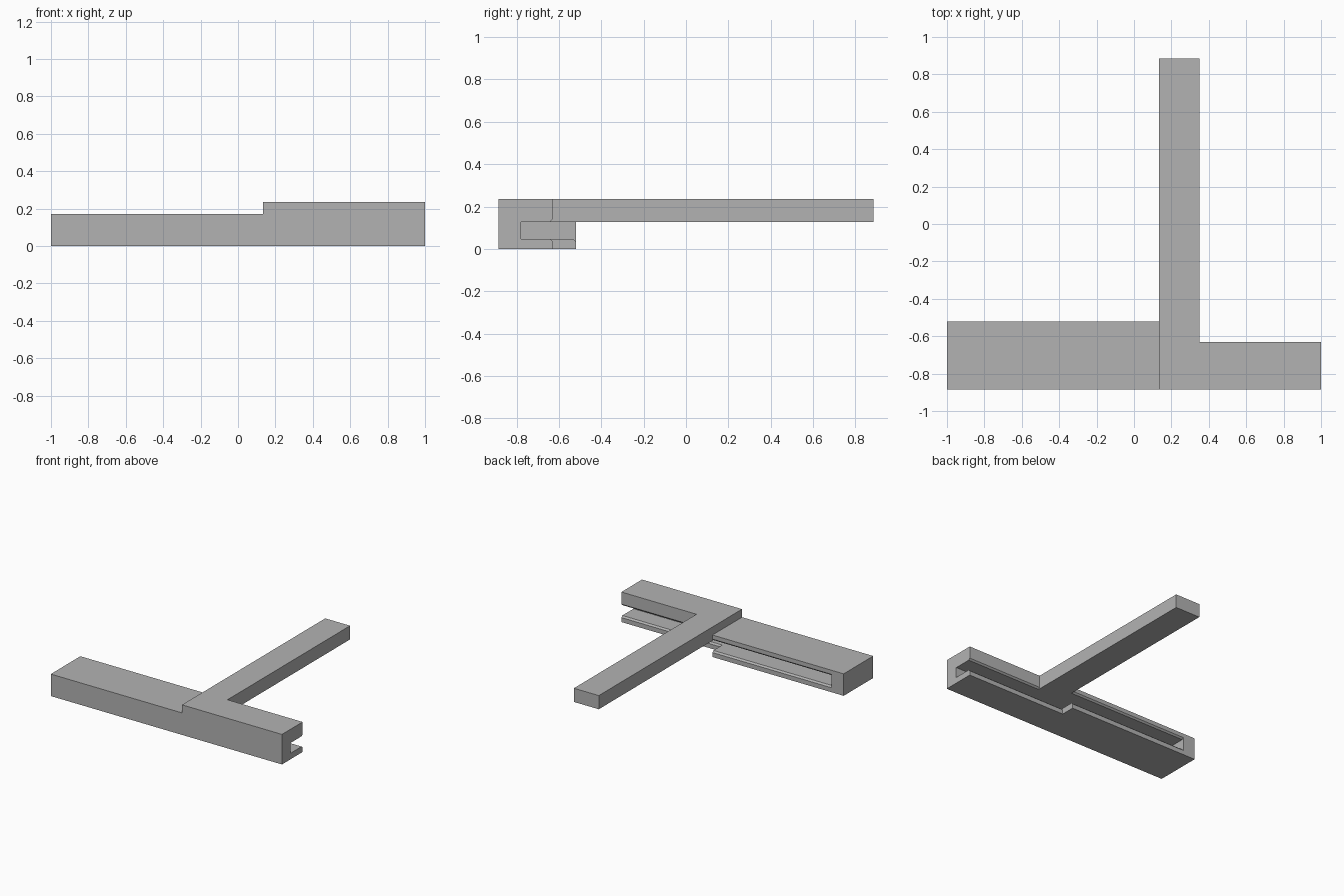
import bpy
import bmesh
from math import radians

cube = bpy.data.objects.get("Cube")
if cube:
    bpy.data.objects.remove(cube, do_unlink=True)

grey = bpy.data.materials.new("plain_grey")
grey.use_nodes = True
colour = (0.45, 0.45, 0.45, 1)
grey.diffuse_color = colour
grey.node_tree.nodes["Principled BSDF"].inputs["Base Color"].default_value = colour

# Main dimensions
FRONT, BACK = -0.885, 0.885
LEFT_BACK, RIGHT_BACK = -0.52, -0.63
LOW_TOP, HIGH_TOP = 0.172, 0.235
SLOT_Y, SLOT_LOW, SLOT_HIGH = -0.78, 0.047, 0.128
STEP_X, ARM_X, SLOT_X = 0.135, 0.35, -0.895
BEVEL, OUT = 0.012, 0.04


def prism(name, x0, x1, profile):
    """Extrude a (y, z) outline along x."""
    bm = bmesh.new()
    face = bm.faces.new([bm.verts.new((x0, y, z)) for y, z in profile])
    ext = bmesh.ops.extrude_face_region(bm, geom=[face])
    verts = [v for v in ext["geom"] if isinstance(v, bmesh.types.BMVert)]
    bmesh.ops.translate(bm, verts=verts, vec=(x1 - x0, 0, 0))
    bmesh.ops.recalc_face_normals(bm, faces=bm.faces)
    mesh = bpy.data.meshes.new(name)
    bm.to_mesh(mesh)
    bm.free()
    mesh.materials.append(grey)
    obj = bpy.data.objects.new(name, mesh)
    bpy.context.collection.objects.link(obj)
    return obj


def box(name, x0, x1, y0, y1, z0, z1):
    return prism(name, x0, x1, [(y0, z0), (y1, z0), (y1, z1), (y0, z1)])


def flare(name, x0, x1, mouth, z, up):
    """Wedge that chamfers one lip of the slot mouth."""
    return prism(name, x0, x1, [(mouth - BEVEL, z), (mouth + OUT, z),
                                (mouth + OUT, z + up * (BEVEL + OUT))])


# Solid blocks: low rail, raised rail and long arm
body = box("slotted_rail_with_arm", -1, STEP_X, FRONT, LEFT_BACK, 0, LOW_TOP)
solids = [
    box("raised_rail", STEP_X, 1, FRONT, RIGHT_BACK, 0, HIGH_TOP),
    box("arm", STEP_X, ARM_X, FRONT, BACK, SLOT_HIGH, HIGH_TOP),
]

# Slot along the back, open at one end, with chamfered lips
cutters = [
    box("slot", SLOT_X, 1 + OUT, SLOT_Y, LEFT_BACK + OUT, SLOT_LOW, SLOT_HIGH),
    flare("left_lower_lip", SLOT_X, STEP_X, LEFT_BACK, SLOT_LOW, -1),
    flare("left_upper_lip", SLOT_X, STEP_X, LEFT_BACK, SLOT_HIGH, 1),
    flare("right_lower_lip", STEP_X, 1 + OUT, RIGHT_BACK, SLOT_LOW, -1),
    flare("right_upper_lip", ARM_X, 1 + OUT, RIGHT_BACK, SLOT_HIGH, 1),
]

for parts, operation in ((solids, "UNION"), (cutters, "DIFFERENCE")):
    for part in parts:
        part.hide_render = True
        mod = body.modifiers.new(part.name, "BOOLEAN")
        mod.operation = operation
        mod.solver = "EXACT"
        mod.object = part

# Bake the booleans, then merge flat neighbouring faces
bpy.context.view_layer.update()
deps = bpy.context.evaluated_depsgraph_get()
baked = bpy.data.meshes.new_from_object(body.evaluated_get(deps))
body.modifiers.clear()
body.data = baked
for part in solids + cutters:
    bpy.data.objects.remove(part, do_unlink=True)

bm = bmesh.new()
bm.from_mesh(baked)
bmesh.ops.remove_doubles(bm, verts=bm.verts, dist=0.0001)
bmesh.ops.dissolve_limit(bm, angle_limit=radians(1), verts=bm.verts, edges=bm.edges)
bm.to_mesh(baked)
bm.free()
baked.materials.clear()
baked.materials.append(grey)
for poly in baked.polygons:
    poly.material_index = 0
    poly.use_smooth = False
